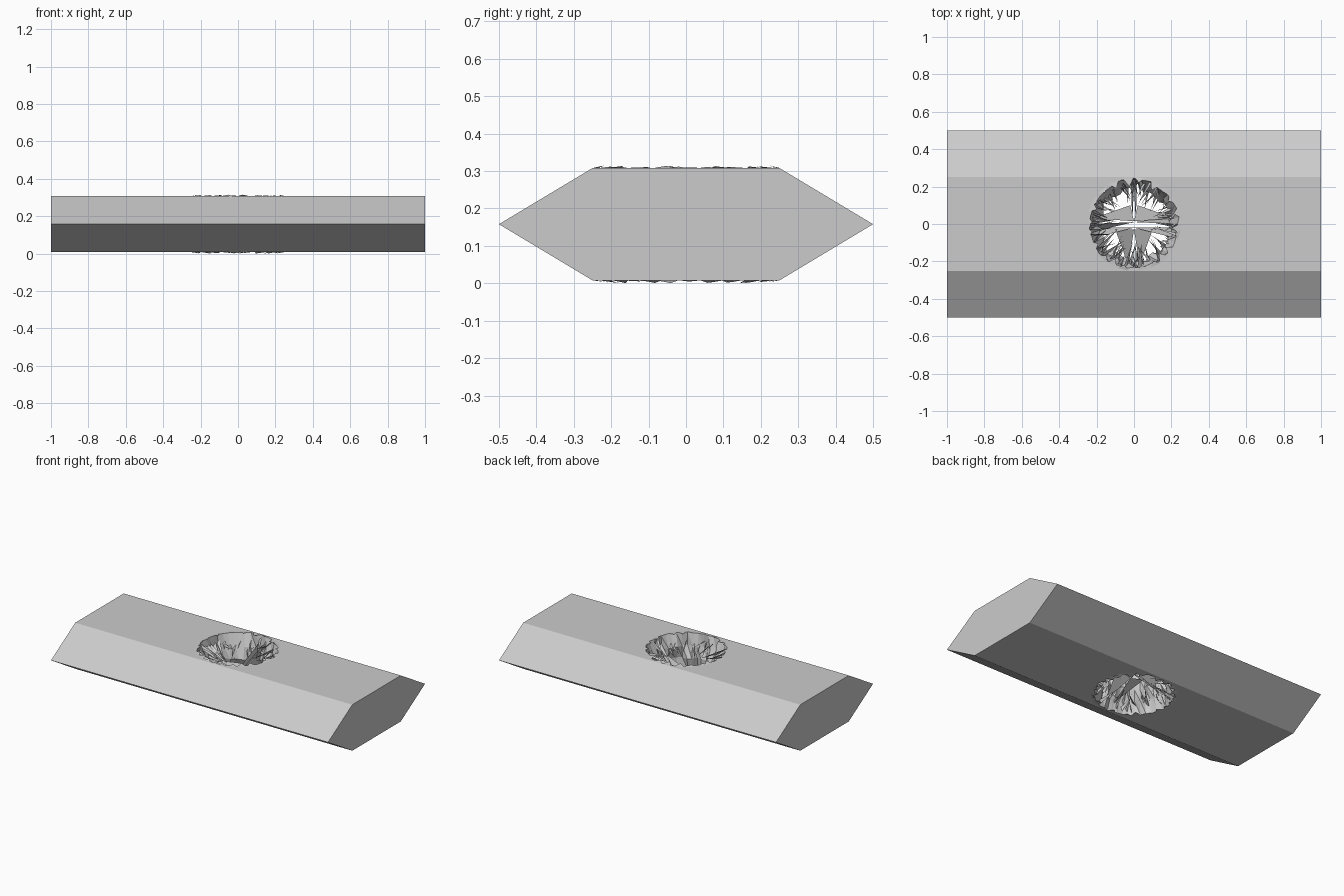
import bpy, bmesh, math, random
from mathutils import Vector

if "Cube" in bpy.data.objects:
    bpy.data.objects.remove(bpy.data.objects["Cube"])

random.seed(7)
Z0, Z1 = 0.008, 0.308
ZM = (Z0 + Z1) / 2
N = 44


def make_object(name, bm):
    mesh = bpy.data.meshes.new(name)
    bm.to_mesh(mesh)
    bm.free()
    ob = bpy.data.objects.new(name, mesh)
    bpy.context.collection.objects.link(ob)
    return ob


def polar(r, a, z):
    return Vector((r * math.cos(a), r * math.sin(a), z))


# Hexagonal bar
bm = bmesh.new()
profile = [(-0.5, ZM), (-0.25, Z0), (0.25, Z0), (0.5, ZM), (0.25, Z1), (-0.25, Z1)]
end = bm.faces.new([bm.verts.new((-1, y, z)) for y, z in profile])
ext = bmesh.ops.extrude_face_region(bm, geom=[end], use_keep_orig=True)
bmesh.ops.translate(bm, vec=(2, 0, 0),
                    verts=[g for g in ext["geom"] if isinstance(g, bmesh.types.BMVert)])
bmesh.ops.recalc_face_normals(bm, faces=bm.faces)
bar = make_object("hex_bar", bm)

# Jagged cutter for the blasted hole, narrowing towards mid-height
bm = bmesh.new()
rings = []
for z, r, jit in [(-0.1, 0.24, 0.008), (0.01, 0.238, 0.008), (0.09, 0.215, 0.02),
                  (ZM, 0.195, 0.025), (0.23, 0.215, 0.02), (0.306, 0.238, 0.008),
                  (0.42, 0.24, 0.008)]:
    rings.append([bm.verts.new(polar(r + random.uniform(-jit, jit), math.tau * i / N, z))
                  for i in range(N)])
for a, b in zip(rings, rings[1:]):
    for i in range(N):
        j = (i + 1) % N
        bm.faces.new((a[i], a[j], b[j]))
        bm.faces.new((a[i], b[j], b[i]))
bm.faces.new(rings[0][::-1])
bm.faces.new(rings[-1])
bmesh.ops.recalc_face_normals(bm, faces=bm.faces)
cutter = make_object("hole_cutter", bm)
cutter.hide_render = True
cutter.hide_set(True)
mod = bar.modifiers.new("hole", "BOOLEAN")
mod.operation, mod.solver, mod.object = "DIFFERENCE", "EXACT", cutter

# Splinters reaching from both rims into the hole
bm = bmesh.new()


def tri(*pts):
    bm.faces.new([bm.verts.new(p) for p in pts])


for side in (1, -1):
    for i in range(64):
        a = math.tau * (i + random.random()) / 64
        w = random.uniform(0.015, 0.05)
        z = ZM + side * random.uniform(0.08, 0.148)
        tip = polar(random.uniform(0.09, 0.19), a + random.uniform(-0.3, 0.3),
                    ZM + side * random.uniform(0, 0.1))
        tri(polar(0.238, a - w, z), polar(0.238, a + w, z - side * 0.02), tip)
make_object("rim_splinters", bm)

# Torn web across the middle of the hole
bm = bmesh.new()
for s in (1, -1):
    tri((s * 0.24, 0.0, 0.22), (s * 0.22, 0.04 * s, 0.12), (0, 0.01, ZM))
    tri((s * 0.23, -0.02, 0.1), (s * 0.2, -0.07, 0.2), (0, -0.02, ZM))
    tri((s * 0.22, 0.03, 0.17), (s * 0.02, 0.1, 0.17), (0, 0.015, ZM))
    tri((s * 0.015, 0.23, 0.25), (s * 0.01, 0.0, ZM), (0, 0.2, 0.08))
    tri((s * 0.03, -0.22, 0.06), (s * 0.1, -0.03, ZM), (0, -0.03, 0.13))
make_object("torn_web", bm)

# Thin raised flakes around the rims
bm = bmesh.new()
for z, lift in ((Z1, 0.008), (Z0, -0.008)):
    for i in range(22):
        a = math.tau * i / 22 + random.uniform(-0.1, 0.1)
        h = lift * random.uniform(0.2, 1)
        tri(polar(0.25, a - 0.12, z), polar(0.252, a + 0.12, z),
            polar(random.uniform(0.2, 0.23), a, z + h))
make_object("rim_flakes", bm)
